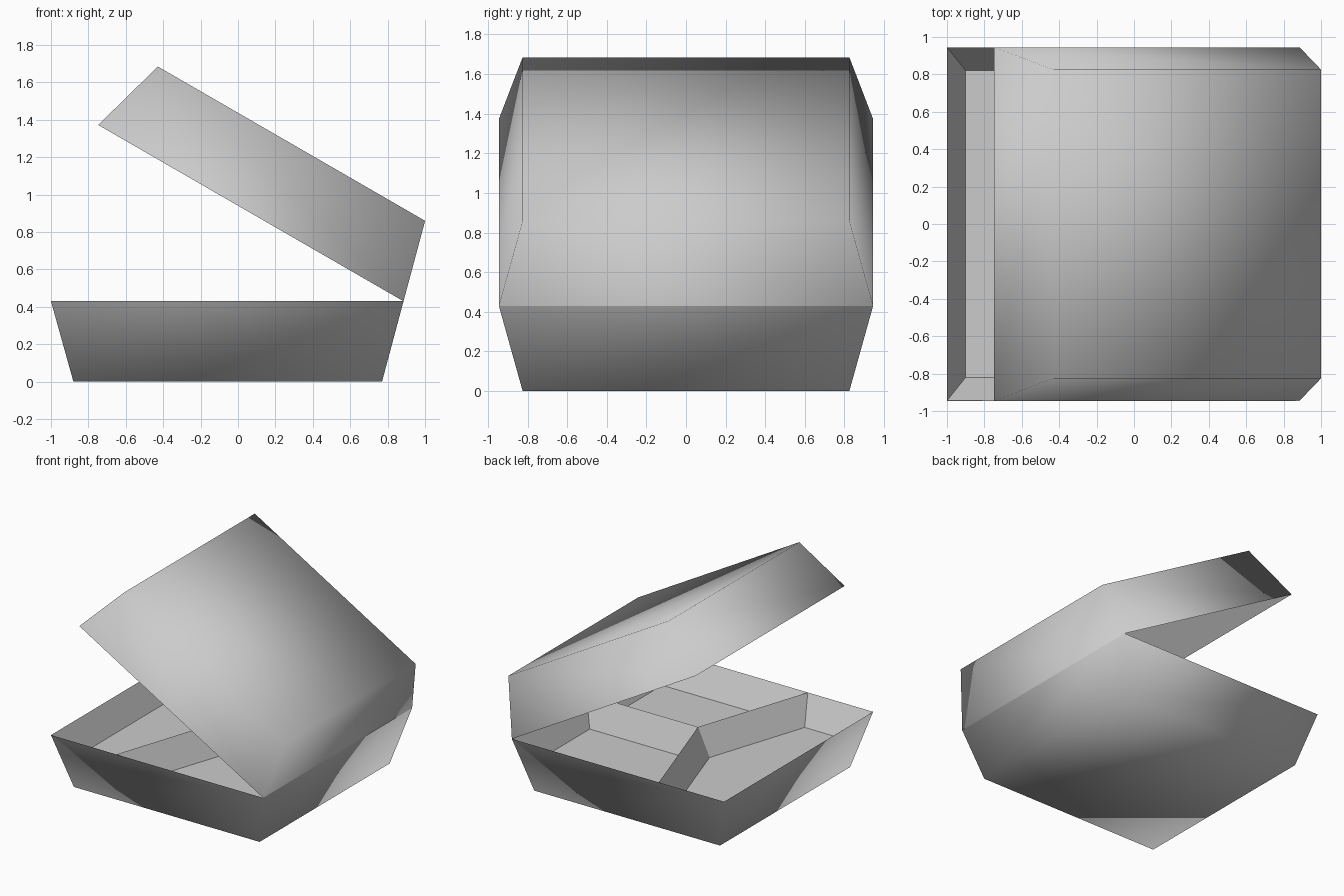
import bpy, bmesh
from math import radians
from mathutils import Matrix, Vector

cube = bpy.data.objects.get("Cube")
if cube:
    bpy.data.objects.remove(cube, do_unlink=True)

# One foam-grey material
grey = bpy.data.materials.new("foam_grey")
grey.use_nodes = True
colour = (0.6, 0.6, 0.6, 1)
grey.diffuse_color = colour
grey.node_tree.nodes["Principled BSDF"].inputs["Base Color"].default_value = colour

RIM = 0.43          # rim height, also the hinge height
BACK = 0.885        # x of the hinge
HALF = 0.945        # half width at the rim
FLOOR = 0.213       # compartment floor height
IN_Y = 0.82         # half width of the compartment floors


def rect(x0, x1, h):
    return [(x0, -h), (x1, -h), (x1, h), (x0, h)]


def mirror_y(pts):
    return [(x, -y) for x, y in reversed(pts)]


def add_tray(bm, top, bottom, z_bottom, inside):
    """Sloping walls between two counter-clockwise outlines, closed below."""
    t = [bm.verts.new((x, y, RIM)) for x, y in top]
    b = [bm.verts.new((x, y, z_bottom)) for x, y in bottom]
    faces = [bm.faces.new(list(reversed(b)))]
    for i in range(len(t)):
        j = (i + 1) % len(t)
        faces.append(bm.faces.new((b[i], b[j], t[j], t[i])))
    if inside:
        for f in faces:
            f.normal_flip()


def make_part(name, trays, inside, matrix=None):
    bm = bmesh.new()
    for top, bottom, z in trays:
        add_tray(bm, top, bottom, z, inside)
    for f in bm.faces:
        f.smooth = not inside
    mesh = bpy.data.meshes.new(name)
    bm.to_mesh(mesh)
    bm.free()
    if matrix:
        mesh.transform(matrix)
        mesh.flip_normals()
    mesh.materials.append(grey)
    obj = bpy.data.objects.new(name, mesh)
    bpy.context.collection.objects.link(obj)
    return obj


# Outer shell shared by base and lid
rim = rect(-1, BACK, HALF)
shell = [(rim, rect(-0.88, 0.77, 0.825), 0)]

# Compartments separated by a Y-shaped ridge
front_top = [(-1, -HALF), (-0.42, -HALF), (-0.107, 0), (-0.42, HALF), (-1, HALF)]
front_floor = [(-0.9, -IN_Y), (-0.48, -IN_Y), (-0.21, 0), (-0.48, IN_Y), (-0.9, IN_Y)]
side_top = [(-0.42, -HALF), (BACK, -HALF), (BACK, 0), (-0.107, 0)]
side_floor = [(-0.277, -IN_Y), (0.785, -IN_Y), (0.785, -0.1), (-0.036, -0.1)]

make_part("base_shell", shell, False)
make_part("base_compartments", [
    (front_top, front_floor, FLOOR),
    (side_top, side_floor, FLOOR),
    (mirror_y(side_top), mirror_y(side_floor), FLOOR),
], True)

# Lid: the shell mirrored over the rim and swung open about the hinge
hinge = Vector((BACK, 0, RIM))
open_lid = (Matrix.Translation(hinge)
            @ Matrix.Rotation(radians(30), 4, 'Y')
            @ Matrix.Diagonal((1, 1, -1, 1))
            @ Matrix.Translation(-hinge))
make_part("lid_shell", shell, False, open_lid)
make_part("lid_lining", [(rim, rect(-0.875, 0.76, IN_Y), 0.025)], True, open_lid)
